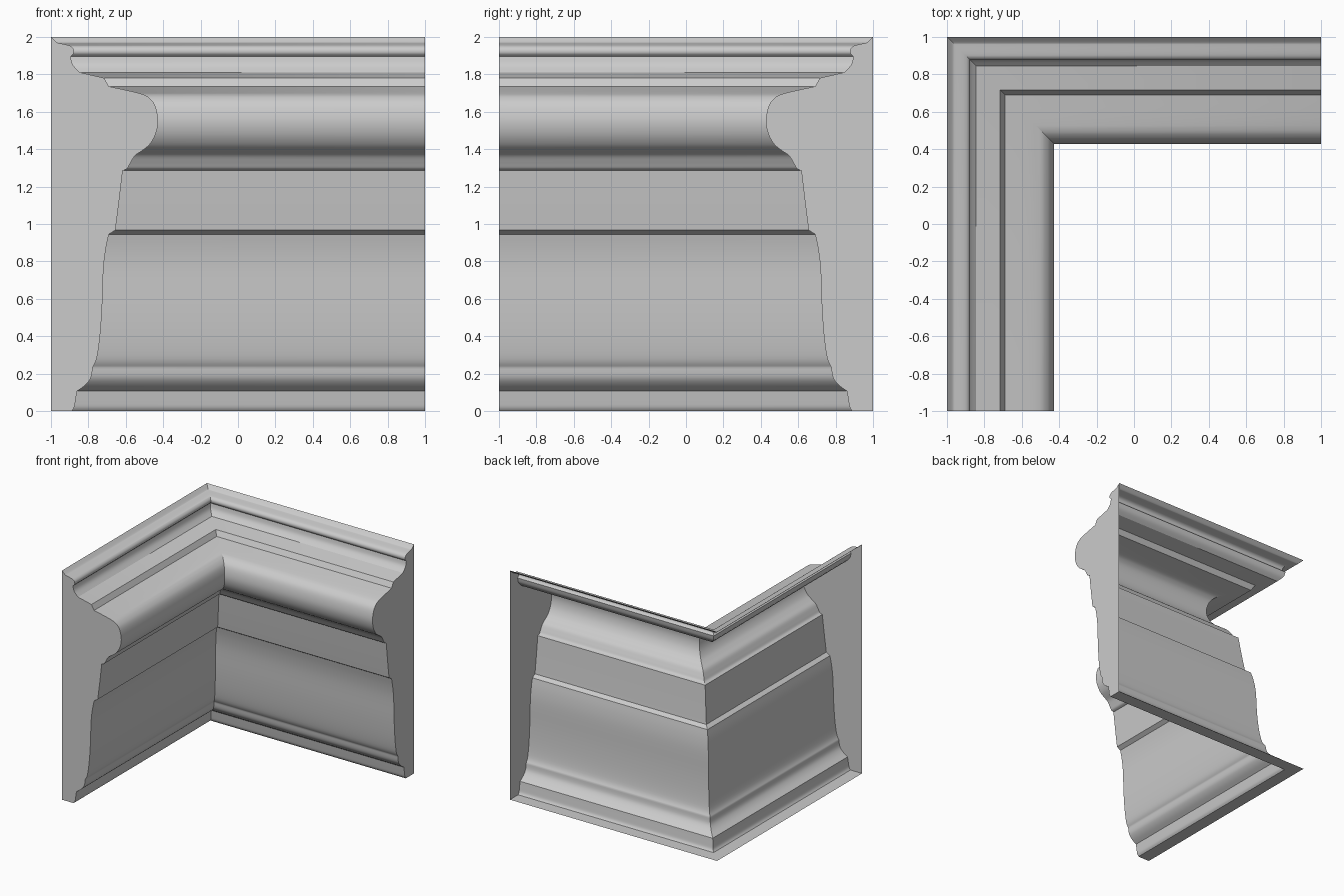
import bpy, bmesh, math

if "Cube" in bpy.data.objects:
    bpy.data.objects.remove(bpy.data.objects["Cube"])

# Moulding profile as (depth from wall, height), in smooth runs meeting at hard corners
RUNS = [
    [(0, 0), (0.112, 0)],                                              # underside
    [(0.112, 0), (0.125, 0.02), (0.132, 0.055), (0.14, 0.107)],        # foot
    [(0.14, 0.107), (0.185, 0.14), (0.215, 0.18), (0.224, 0.235)],     # foot cove
    [(0.224, 0.235), (0.245, 0.28), (0.262, 0.39), (0.274, 0.55),
     (0.281, 0.75), (0.293, 0.86), (0.31, 0.945)],                     # lower panel
    [(0.31, 0.945), (0.345, 0.967)],                                   # step
    [(0.345, 0.967), (0.352, 1.02), (0.366, 1.13), (0.384, 1.285)],    # upper panel
    [(0.384, 1.285), (0.408, 1.296), (0.425, 1.325), (0.45, 1.365),
     (0.49, 1.393), (0.528, 1.425), (0.56, 1.48), (0.573, 1.55),
     (0.56, 1.625), (0.53, 1.67), (0.475, 1.698), (0.31, 1.735)],      # large roll
    [(0.31, 1.735), (0.285, 1.78)],                                    # fillet
    [(0.285, 1.78), (0.155, 1.81)],
    [(0.155, 1.81), (0.118, 1.85), (0.106, 1.895)],                    # upper cove
    [(0.106, 1.895), (0.122, 1.912), (0.121, 1.935), (0.10, 1.953), (0.045, 1.966)],
    [(0.045, 1.966), (0.03, 1.972), (0, 2)],                           # top lip
]


def smooth_run(points, steps=4):
    """Catmull-Rom curve through the points, without the last point."""
    if len(points) == 2:
        return [points[0]]
    out = []
    for i in range(len(points) - 1):
        p0, p1, p2 = points[max(i - 1, 0)], points[i], points[i + 1]
        p3 = points[min(i + 2, len(points) - 1)]
        for s in range(steps):
            t = s / steps
            out.append(tuple(0.5 * (2 * b + (c - a) * t
                                    + (2 * a - 5 * b + 4 * c - d) * t * t
                                    + (3 * b - a - 3 * c + d) * t ** 3)
                             for a, b, c, d in zip(p0, p1, p2, p3)))
    return out


profile = [p for run in RUNS for p in smooth_run(run)] + [RUNS[-1][-1]]

# Sweep the profile along both walls, mitred at the inside corner; wall side stays open
bm = bmesh.new()
front = [bm.verts.new((d - 1, -1, z)) for d, z in profile]
mitre = [bm.verts.new((d - 1, 1 - d, z)) for d, z in profile]
right = [bm.verts.new((1, 1 - d, z)) for d, z in profile]
for a, b in ((front, mitre), (mitre, right)):
    for i in range(len(profile) - 1):
        bm.faces.new((a[i], b[i], b[i + 1], a[i + 1])).smooth = True

# End caps
bm.faces.new(front)
bm.faces.new(right[::-1])

mesh = bpy.data.meshes.new("corner_moulding")
bm.to_mesh(mesh)
bm.free()
moulding = bpy.data.objects.new("corner_moulding", mesh)
bpy.context.collection.objects.link(moulding)
bpy.context.view_layer.objects.active = moulding
moulding.select_set(True)
bpy.ops.object.shade_smooth_by_angle(angle=math.radians(25))
